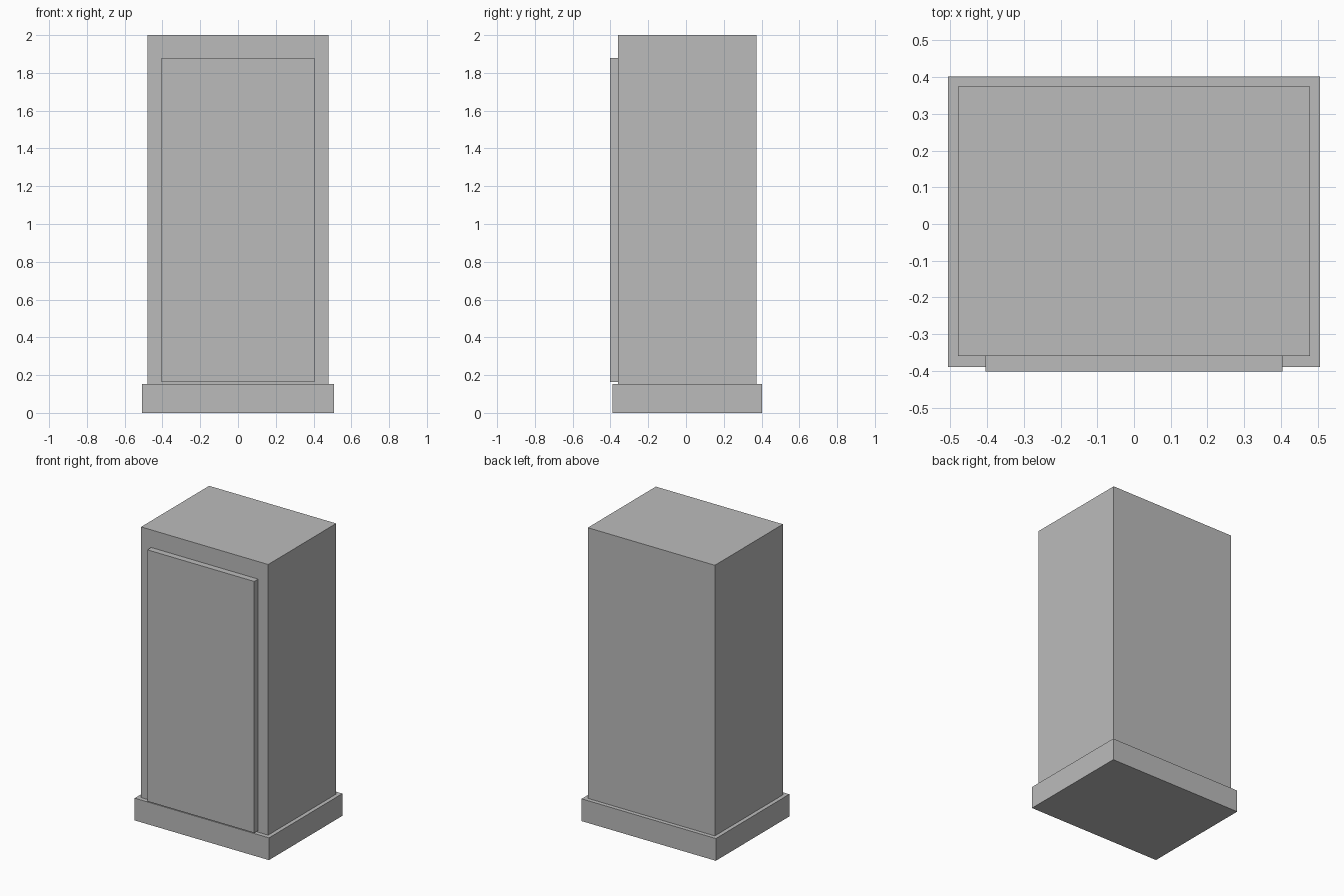
import bpy
import bmesh
from mathutils import Vector

cube = bpy.data.objects.get("Cube")
if cube:
    bpy.data.objects.remove(cube, do_unlink=True)

# Single plain grey finish
grey = bpy.data.materials.new("plain grey")
grey.use_nodes = True
colour = (0.5, 0.5, 0.5, 1)
grey.diffuse_color = colour
grey.node_tree.nodes["Principled BSDF"].inputs["Base Color"].default_value = colour


def box(name, low, high):
    """Add a flat-shaded box spanning two opposite corners."""
    low, high = Vector(low), Vector(high)
    bm = bmesh.new()
    bmesh.ops.create_cube(bm, size=1)
    bmesh.ops.scale(bm, vec=high - low, verts=bm.verts)
    mesh = bpy.data.meshes.new(name)
    bm.to_mesh(mesh)
    bm.free()
    mesh.materials.append(grey)
    obj = bpy.data.objects.new(name, mesh)
    obj.location = (low + high) / 2
    bpy.context.collection.objects.link(obj)
    return obj


# Wider plinth, tall cabinet body and raised door on the front
box("plinth", (-0.507, -0.39, 0), (0.507, 0.402, 0.152))
box("cabinet_body", (-0.48, -0.36, 0.152), (0.48, 0.374, 2))
box("door", (-0.404, -0.402, 0.163), (0.404, -0.36, 1.88))
